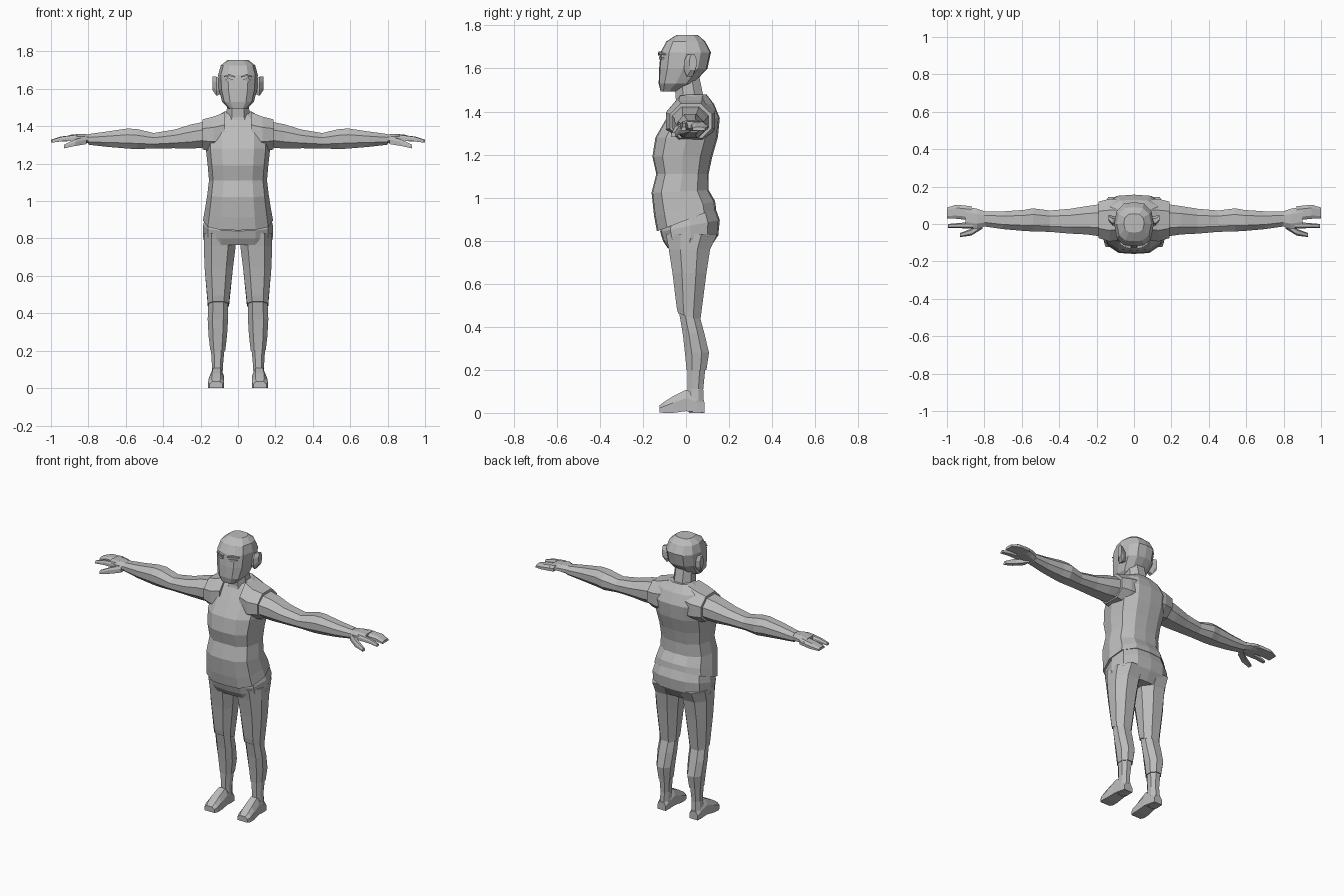
import bpy, bmesh

grey = bpy.data.materials.new("plain grey")
grey.diffuse_color = (0.5, 0.5, 0.5, 1)

# Unit cross-sections
BODY = [(0, -1), (.5, -.96), (.86, -.66), (1, 0), (.88, .6), (.5, .95),
        (0, 1), (-.5, .95), (-.88, .6), (-1, 0), (-.86, -.66), (-.5, -.96)]
LIMB = [(.5, -.95), (.95, -.4), (.95, .4), (.45, 1),
        (-.45, 1), (-.95, .4), (-.95, -.4), (-.5, -.95)]
BOX = [(1, -1), (1, 1), (-1, 1), (-1, -1)]
BEVEL = [(1, -1), (1, .2), (.55, 1), (-.55, 1), (-1, .2), (-1, -1)]


def loft(name, rings, shape, axis="z", mirror=False):
    """Each ring: position on axis, a_min, a_max, b_min, b_max[, tilt along b]."""
    bm = bmesh.new()
    loops = []
    for pos, a0, a1, b0, b1, *tilt in rings:
        loop = []
        for u, v in shape:
            a = (a0 + a1) / 2 + u * (a1 - a0) / 2
            b = (b0 + b1) / 2 + v * (b1 - b0) / 2
            p = pos + (tilt[0] * b if tilt else 0)
            co = {"z": (a, b, p), "x": (p, a, b), "y": (a, p, b)}[axis]
            loop.append(bm.verts.new(co))
        loops.append(loop)
    n = len(shape)
    for lo, hi in zip(loops, loops[1:]):
        for i in range(n):
            j = (i + 1) % n
            bm.faces.new((lo[i], lo[j], hi[j], hi[i]))
    bm.faces.new(loops[0])
    bm.faces.new(loops[-1])
    bmesh.ops.recalc_face_normals(bm, faces=bm.faces)
    me = bpy.data.meshes.new(name)
    bm.to_mesh(me)
    bm.free()
    me.materials.append(grey)
    ob = bpy.data.objects.new(name, me)
    bpy.context.collection.objects.link(ob)
    if mirror:
        ob.modifiers.new("mirror", "MIRROR").use_mirror_merge = False
    return ob


def body(rows):
    """Rows of z, half width, front y, back y[, tilt] to symmetric rings."""
    return [(z, -w, w, f, b, *t) for z, w, f, b, *t in rows]


# Head, neck and ears
loft("head", body([
    (1.492, .048, -.118, -.045), (1.53, .085, -.127, .035),
    (1.60, .103, -.125, .10), (1.675, .106, -.118, .116),
    (1.725, .092, -.092, .09), (1.755, .055, -.045, .055)]), BODY)
loft("neck", body([(1.38, .085, -.065, .10), (1.45, .065, -.05, .085),
                   (1.57, .06, -.06, .06)]), LIMB)
loft("ear", [(.085, -.005, .035, 1.575, 1.645), (.115, -.01, .045, 1.56, 1.665),
             (.135, .015, .05, 1.59, 1.665)], LIMB, "x", True)

# Face details
loft("brow", [(.015, -.131, -.105, 1.66, 1.667), (.045, -.128, -.10, 1.669, 1.678),
              (.075, -.108, -.09, 1.662, 1.668)], BOX, "x", True)
loft("eye", [(.02, -.126, -.10, 1.643, 1.65), (.045, -.125, -.10, 1.641, 1.655),
             (.068, -.113, -.09, 1.645, 1.65)], BOX, "x", True)

# Shirt with slanted hem and short sleeves
loft("shirt", body([
    (.895, .188, -.135, .14, .38), (.95, .178, -.148, .135, .25),
    (1.03, .165, -.16, .105, .05), (1.11, .155, -.138, .105),
    (1.19, .162, -.156, .122), (1.28, .172, -.142, .148),
    (1.37, .172, -.09, .157), (1.435, .145, -.05, .13),
    (1.48, .07, -.02, .095)]), BODY)
loft("sleeve", [(.07, -.09, .14, 1.25, 1.475), (.13, -.10, .14, 1.26, 1.452),
                (.19, -.08, .125, 1.272, 1.437)], LIMB, "x", True)

# Arm from shoulder to wrist
loft("arm", [
    (.15, -.075, .115, 1.285, 1.43), (.25, -.06, .10, 1.277, 1.41),
    (.34, -.055, .085, 1.28, 1.382), (.45, -.045, .075, 1.28, 1.364),
    (.54, -.043, .087, 1.275, 1.385), (.59, -.04, .078, 1.278, 1.388),
    (.70, -.03, .07, 1.288, 1.372), (.80, -.015, .07, 1.30, 1.358)],
    LIMB, "x", True)

# Hand with fanned fingers, index finger and thumb
loft("palm", [(.785, -.01, .065, 1.305, 1.355), (.84, -.03, .085, 1.315, 1.36),
              (.90, -.02, .095, 1.322, 1.354)], LIMB, "x", True)
loft("fingers", [(.87, .02, .095, 1.322, 1.354), (.95, .028, .103, 1.318, 1.345),
                 (1.0, .03, .088, 1.312, 1.328)], BEVEL, "x", True)
loft("index_finger", [(.86, -.025, .012, 1.322, 1.354), (.94, -.022, .005, 1.32, 1.344),
                      (.995, -.02, 0, 1.312, 1.328)], BEVEL, "x", True)
loft("thumb", [(.81, -.025, .02, 1.305, 1.345), (.87, -.062, -.025, 1.295, 1.33),
               (.93, -.07, -.048, 1.282, 1.302)], BEVEL, "x", True)

# Trousers: hips, thighs and calves
loft("hips", body([
    (.93, .17, -.10, .13, .3), (.865, .187, -.12, .157, .2),
    (.81, .187, -.107, .15, .1), (.765, .178, -.085, .11)]), BODY)
loft("thigh", [
    (.83, .005, .187, -.10, .145), (.76, .008, .187, -.085, .112),
    (.65, .022, .183, -.067, .095), (.48, .042, .167, -.047, .07, -.35),
    (.45, .045, .165, -.04, .066, -.35)], LIMB, "z", True)
loft("calf", [
    (.47, .05, .16, -.035, .058), (.37, .05, .165, -.018, .085),
    (.28, .056, .16, -.008, .107), (.20, .066, .15, .0, .095)],
    LIMB, "z", True)

# Ankles and shoes
loft("ankle", [(.21, .07, .147, .004, .09), (.11, .08, .14, .005, .08),
               (.05, .08, .145, .0, .083), (0, .082, .145, .012, .085)],
     LIMB, "z", True)
loft("shoe", [(-.122, .082, .152, .002, .036), (-.10, .074, .16, 0, .052),
              (-.06, .074, .158, 0, .078), (0, .076, .15, .008, .108),
              (.05, .08, .147, .004, .085), (.085, .084, .142, 0, .05)],
     BEVEL, "y", True)
